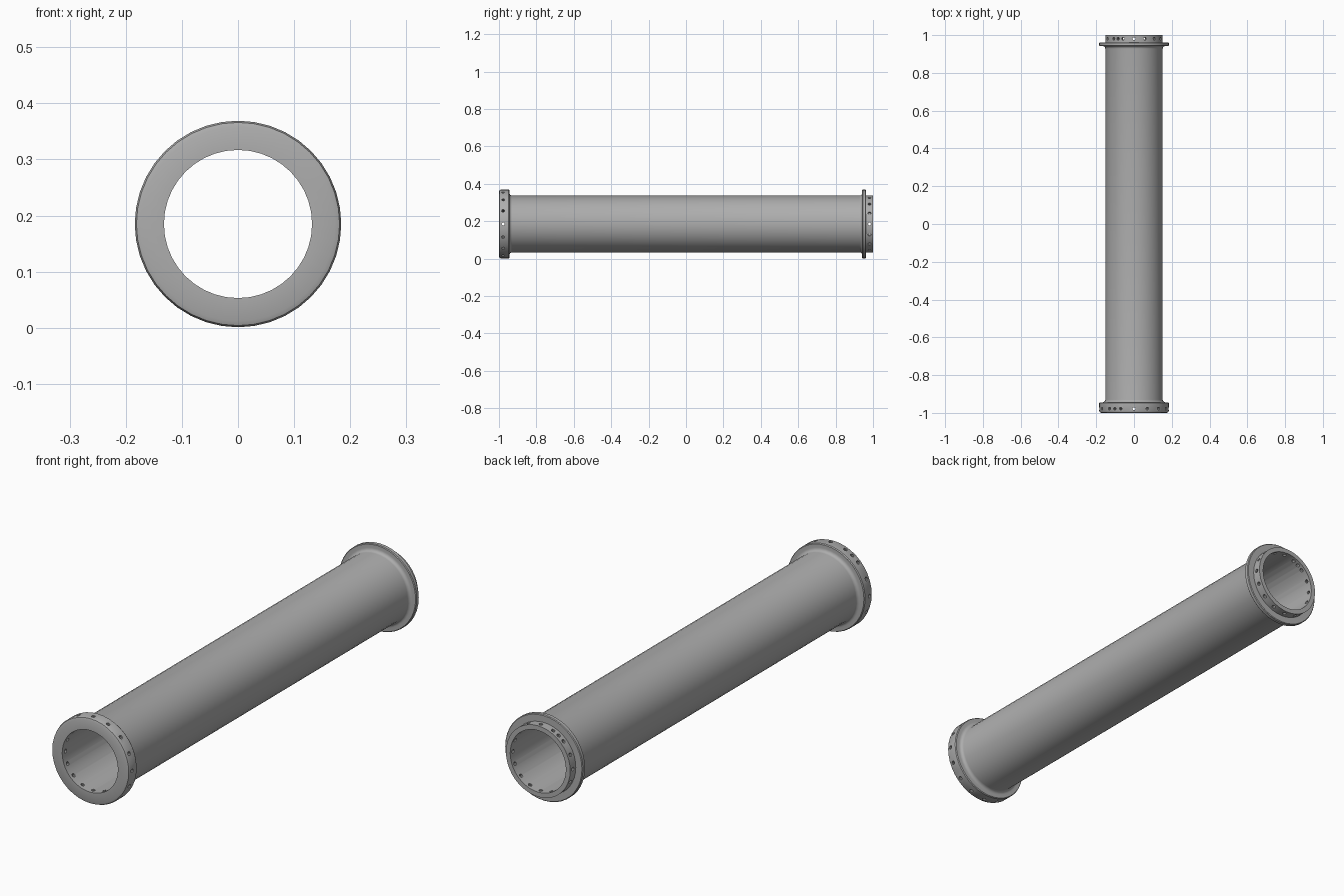
import bpy, bmesh
from math import pi, sin, cos, radians
from mathutils import Matrix, Vector

if "Cube" in bpy.data.objects:
    bpy.data.objects.remove(bpy.data.objects["Cube"])

SIDES = 40
AXIS_Z = 0.185      # height of the tube axis
BODY, FLANGE, BORE = 0.152, 0.184, 0.132

metal = bpy.data.materials.new("grey metal")
metal.use_nodes = True
grey = (0.42, 0.42, 0.42, 1)
metal.diffuse_color = grey
metal.node_tree.nodes["Principled BSDF"].inputs["Base Color"].default_value = grey


def fillet(y, direction, size=0.014, steps=4):
    """Concave curve from the body up to a flange face at y."""
    pts = []
    for i in range(steps + 1):
        a = i / steps * pi / 2
        pts.append((BODY + size * (1 - cos(a)), y - direction * size * (1 - sin(a))))
    return pts


def lathe(name, profile):
    """Revolve a closed (radius, y) profile around the tube axis."""
    bm = bmesh.new()
    rings = []
    for k in range(SIDES):
        a = 2 * pi * k / SIDES
        rings.append([bm.verts.new((r * sin(a), y, AXIS_Z + r * cos(a))) for r, y in profile])
    n = len(profile)
    for k in range(SIDES):
        p, q = rings[k], rings[(k + 1) % SIDES]
        for i in range(n):
            j = (i + 1) % n
            bm.faces.new((p[i], p[j], q[j], q[i]))
    bmesh.ops.recalc_face_normals(bm, faces=bm.faces)
    return add_object(name, bm)


def add_object(name, bm):
    mesh = bpy.data.meshes.new(name)
    bm.to_mesh(mesh)
    bm.free()
    mesh.materials.append(metal)
    obj = bpy.data.objects.new(name, mesh)
    bpy.context.collection.objects.link(obj)
    return obj


# Hollow tube: chamfered front collar, body, rear collar and spigot
outside = [(0.173, -1.0), (0.181, -0.997), (FLANGE, -0.99), (FLANGE, -0.948), (0.181, -0.944)]
outside += fillet(-0.944, -1)[::-1]
outside += fillet(0.942, 1)
outside += [(0.181, 0.942), (FLANGE, 0.945), (FLANGE, 0.959), (0.181, 0.962),
            (BODY, 0.962), (BODY, 1.0)]
tube = lathe("flanged_tube", outside + [(BORE, 1.0), (BORE, -1.0)])

# Bolt holes: evenly spaced, plus one extra locating hole at each end
bm = bmesh.new()
angles = [k * 22.5 for k in range(16)] + [-33.75]
for y in (-0.978, 0.981):
    for angle in angles:
        d = Vector((sin(radians(angle)), 0, cos(radians(angle))))
        place = Matrix.Translation(Vector((0, y, AXIS_Z)) + d * 0.16)
        bmesh.ops.create_cone(bm, cap_ends=True, segments=10, radius1=0.008, radius2=0.008,
                              depth=0.1, matrix=place @ d.to_track_quat("Z", "Y").to_matrix().to_4x4())
cutter = add_object("bolt_hole_cutter", bm)
cutter.hide_render = True
cutter.hide_set(True)

holes = tube.modifiers.new("bolt holes", "BOOLEAN")
holes.operation = "DIFFERENCE"
holes.solver = "EXACT"
holes.object = cutter

# Apply the holes, drop the cutter, then smooth the curved surfaces
bpy.ops.object.select_all(action="DESELECT")
bpy.context.view_layer.objects.active = tube
tube.select_set(True)
bpy.ops.object.modifier_apply(modifier=holes.name)
bpy.data.objects.remove(cutter)
bpy.ops.object.shade_smooth_by_angle(angle=radians(30))
